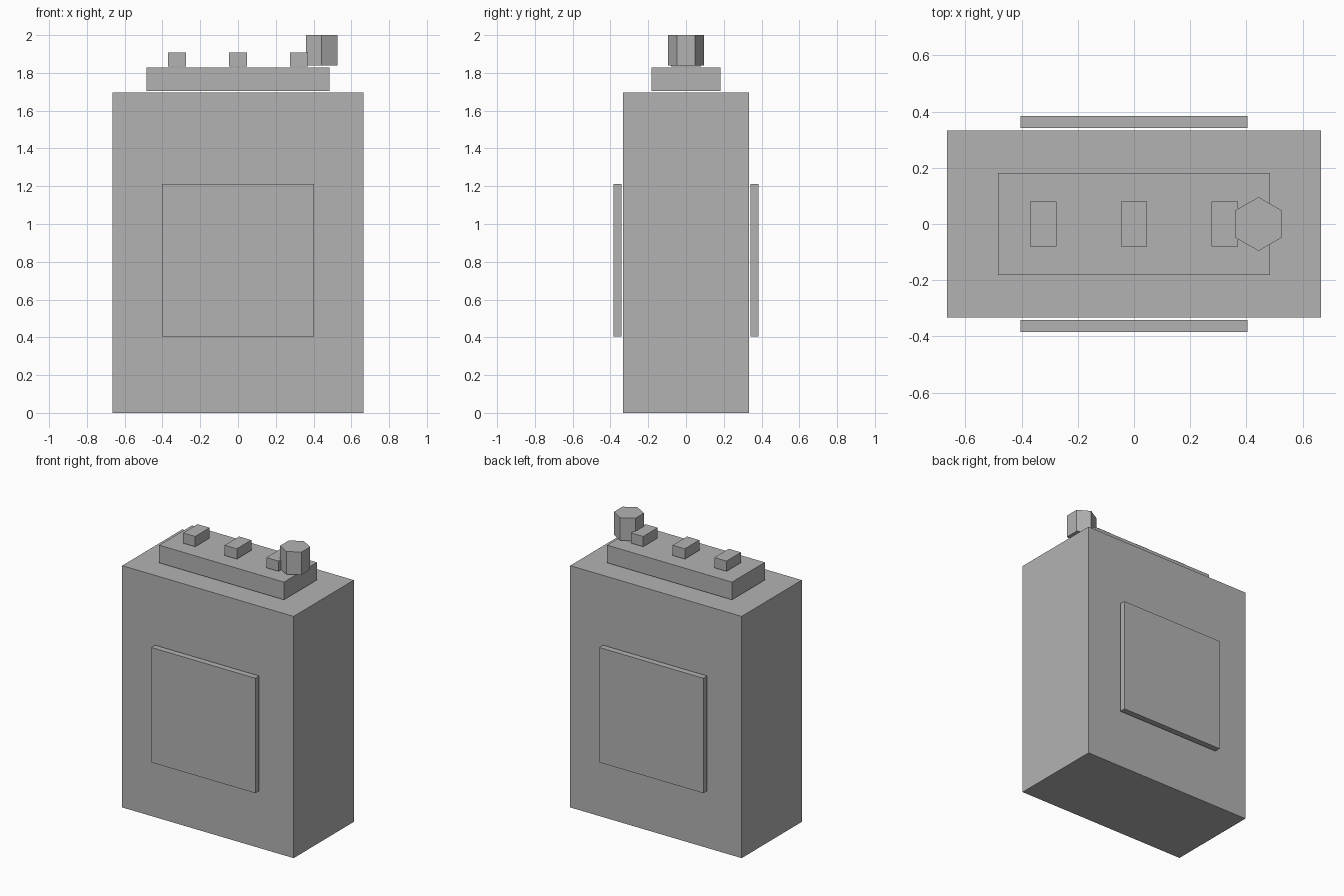
import bpy
import math

# Remove the default cube only
cube = bpy.data.objects.get("Cube")
if cube:
    bpy.data.objects.remove(cube, do_unlink=True)

# Single flat grey
grey = bpy.data.materials.new("neutral_grey")
grey.use_nodes = True
colour = (0.45, 0.45, 0.45, 1)
grey.diffuse_color = colour
grey.node_tree.nodes["Principled BSDF"].inputs["Base Color"].default_value = colour


def finish(obj, name):
    obj.name = name
    obj.data.name = name
    obj.data.materials.append(grey)
    return obj


def box(name, centre, size):
    """Box with its scale applied; centre[2] is the underside height."""
    x, y, z = centre
    bpy.ops.mesh.primitive_cube_add(size=1, location=(x, y, z + size[2] / 2))
    obj = bpy.context.object
    obj.scale = size
    bpy.ops.object.transform_apply(location=False, rotation=False, scale=True)
    return finish(obj, name)


# Main case
box("body", (0, 0, 0), (1.33, 0.666, 1.695))

# Front and back panels, standing just off the case
for name, side in (("front_panel", -1), ("back_panel", 1)):
    box(name, (0, side * 0.363, 0.405), (0.806, 0.042, 0.806))

# Raised control deck
box("top_deck", (0, 0, 1.705), (0.968, 0.363, 0.124))

# Row of buttons
for name, x in (("right_button", -0.323), ("middle_button", 0), ("left_button", 0.323)):
    box(name, (x, 0, 1.835), (0.094, 0.16, 0.072))

# Six-sided knob overlapping the left button
bpy.ops.mesh.primitive_cylinder_add(vertices=6, radius=0.096, depth=0.16,
                                    location=(0.443, 0, 1.92))
finish(bpy.context.object, "knob")
